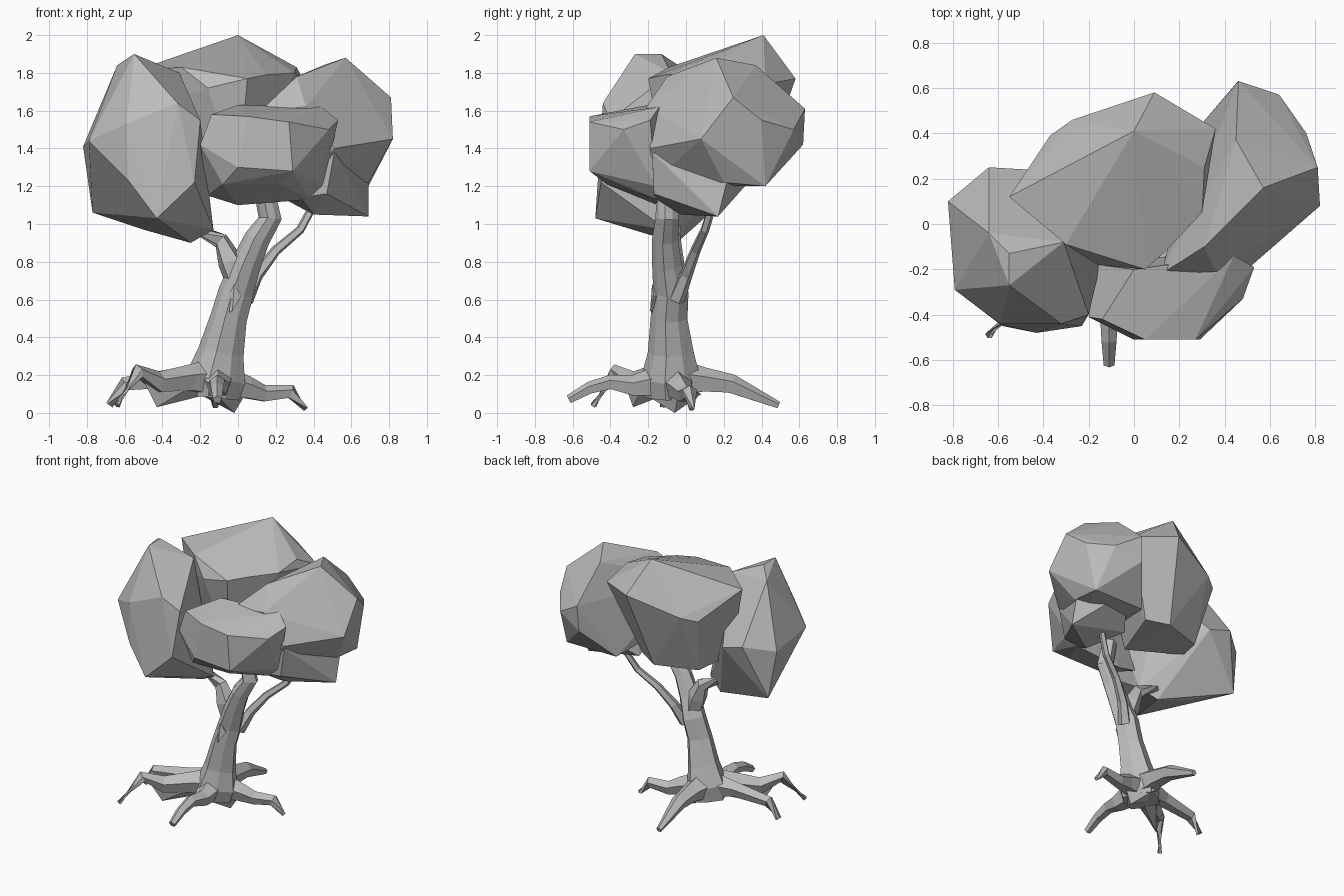
import bpy
import bmesh
import math
from mathutils import Vector

default_cube = bpy.data.objects.get("Cube")
if default_cube:
    bpy.data.objects.remove(default_cube, do_unlink=True)


def make_material(name, color):
    material = bpy.data.materials.new(name)
    material.use_nodes = True
    material.diffuse_color = color
    shader = material.node_tree.nodes["Principled BSDF"]
    shader.inputs["Base Color"].default_value = color
    shader.inputs["Roughness"].default_value = 0.9
    return material


GREY = make_material("plain grey", (.5, .5, .5, 1))


def finish(bm, name):
    """Turn a bmesh into a flat-shaded object with the shared material."""
    bmesh.ops.recalc_face_normals(bm, faces=bm.faces)
    mesh = bpy.data.meshes.new(name)
    bm.to_mesh(mesh)
    bm.free()
    mesh.materials.append(GREY)
    part = bpy.data.objects.new(name, mesh)
    bpy.context.collection.objects.link(part)
    return part


def faceted_lump(name, corners):
    """Closed angular lump stretched over a few corner points."""
    bm = bmesh.new()
    for corner in corners:
        bm.verts.new(corner)
    hull = bmesh.ops.convex_hull(bm, input=bm.verts)
    unused = [v for v in hull["geom_interior"] if isinstance(v, bmesh.types.BMVert)]
    bmesh.ops.delete(bm, geom=unused, context="VERTS")
    bmesh.ops.dissolve_limit(bm, angle_limit=math.radians(4),
                             verts=bm.verts, edges=bm.edges)
    return finish(bm, name)


def tapered_limb(name, path, sides=5, ridge=0):
    """Low-poly tube along (x, y, z, radius) stations, optionally ridged."""
    bm = bmesh.new()
    points = [Vector(station[:3]) for station in path]
    rings = []
    for i, station in enumerate(path):
        ahead = points[min(i + 1, len(points) - 1)]
        behind = points[max(i - 1, 0)]
        tangent = (ahead - behind).normalized()
        # Upright limbs are framed from the side, lying limbs from above
        reference = Vector((0, 1, 0)) if abs(tangent.z) > .6 else Vector((0, 0, 1))
        across = tangent.cross(reference).normalized()
        upward = across.cross(tangent)
        ring = []
        for k in range(sides):
            angle = math.tau * (k + .25) / sides
            radius = station[3] * (1 + ridge * (-1) ** k)
            offset = across * math.cos(angle) + upward * math.sin(angle)
            ring.append(bm.verts.new(points[i] + offset * radius))
        rings.append(ring)
    for lower, upper in zip(rings, rings[1:]):
        for k in range(sides):
            n = (k + 1) % sides
            bm.faces.new((lower[k], lower[n], upper[n], upper[k]))
    bm.faces.new(rings[0])
    bm.faces.new(rings[-1])
    # Keep the limb above the ground
    for vert in bm.verts:
        vert.co.z = max(vert.co.z, 0)
    return finish(bm, name)


# Foliage masses
faceted_lump("right_foliage", [
    (-.55, -.27, 1.9), (-.55, -.13, 1.9), (-.64, -.04, 1.84), (-.31, -.08, 1.8),
    (-.59, -.44, 1.53), (-.32, -.44, 1.64), (-.82, .1, 1.41), (-.79, -.29, 1.44),
    (-.58, -.45, 1.23), (-.43, -.48, 1.03), (-.23, -.45, 1.22), (-.2, -.4, 1.55),
    (-.77, .13, 1.06), (-.5, -.02, .97), (-.25, -.05, .9), (-.13, -.1, .97),
    (-.64, .25, 1.45), (-.47, .24, 1.4)])
faceted_lump("back_foliage", [
    (0, .41, 2), (-.55, .12, 1.81), (-.3, -.09, 1.83), (-.16, -.18, 1.72),
    (.05, -.2, 1.77), (.15, -.11, 1.79), (.3, .05, 1.8), (.31, .25, 1.83),
    (.36, .42, 1.74), (.09, .58, 1.77), (-.27, .46, 1.65), (-.37, .39, 1.62),
    (-.3, .28, 1.2), (-.35, .1, 1.22), (0, .38, 1.2), (.15, .3, 1.22),
    (0, -.1, 1.22), (-.5, .1, 1.6)])
faceted_lump("left_foliage", [
    (.57, .16, 1.88), (.45, .37, 1.84), (.31, -.1, 1.78), (.36, -.21, 1.62),
    (.81, .25, 1.67), (.82, .08, 1.45), (.46, .63, 1.61), (.64, .57, 1.5),
    (.76, .4, 1.55), (.45, .62, 1.42), (.69, .42, 1.2), (.69, .2, 1.22),
    (.51, -.19, 1.4), (.35, -.2, 1.2), (.12, -.22, 1.6), (.28, .42, 1.2),
    (.15, -.1, 1.3)])
faceted_lump("left_foliage_base", [
    (.69, .17, 1.04), (.4, -.03, 1.05), (.69, .22, 1.24), (.5, .25, 1.14),
    (.25, .2, 1.13), (.33, -.17, 1.14), (.47, -.17, 1.16), (.51, -.18, 1.38),
    (.4, .4, 1.3)])
faceted_lump("front_foliage", [
    (-.14, -.42, 1.58), (.05, -.51, 1.57), (.27, -.51, 1.54), (.29, -.51, 1.28),
    (0, -.51, 1.3), (-.2, -.41, 1.42), (.22, -.42, 1.21), (-.08, -.42, 1.21),
    (.53, -.19, 1.55), (.44, -.14, 1.62), (.48, -.33, 1.5), (.46, -.2, 1.3),
    (.45, -.16, 1.2), (.38, -.15, 1.13), (0, -.15, 1.1), (-.16, -.18, 1.15),
    (0, -.2, 1.63)])

# Leaning trunk with its flared foot
tapered_limb("trunk", [
    (-.13, -.08, .08, .13), (-.12, -.08, .18, .15), (-.09, -.08, .32, .115),
    (-.05, -.09, .5, .092), (-.01, -.08, .64, .088), (.04, -.1, .78, .075),
    (.1, -.11, .92, .065), (.17, -.1, 1.03, .058), (.13, -.1, 1.22, .05)],
    sides=8, ridge=.08)

# Branches reaching into the foliage
tapered_limb("right_branch", [
    (.02, -.08, .62, .06), (-.04, -.08, .8, .07),
    (-.09, -.07, .91, .045), (-.24, -.05, .98, .025)])
tapered_limb("left_branch", [
    (.04, -.05, .6, .045), (.1, 0, .73, .035), (.2, .05, .86, .028),
    (.33, .1, .97, .024), (.4, .14, 1.1, .022)])

# Knot on the front of the trunk
faceted_lump("trunk_knot", [
    (-.09, -.15, .51), (-.03, -.19, .54), (.02, -.17, .62),
    (-.02, -.18, .68), (-.06, -.16, .61), (-.02, -.1, .6)])

# Roots spreading from the foot
roots = {
    "left_root": [(-.1, -.07, .16, .1), (.05, -.03, .13, .065),
                  (.14, 0, .1, .048), (.28, .02, .11, .04), (.36, .03, .02, .015)],
    "back_root": [(-.12, -.06, .18, .11), (-.11, .1, .17, .07),
                  (-.11, .24, .15, .055), (-.12, .49, .04, .02)],
    "right_root": [(-.14, -.08, .18, .1), (-.34, -.1, .18, .055),
                   (-.6, -.12, .15, .04), (-.68, -.12, .04, .022)],
    "front_right_root": [(-.13, -.09, .18, .11), (-.26, -.18, .18, .075),
                         (-.42, -.28, .16, .06), (-.53, -.37, .22, .04),
                         (-.64, -.49, .04, .018)],
    "front_root": [(-.12, -.1, .17, .1), (-.1, -.28, .14, .06),
                   (-.11, -.4, .16, .042), (-.11, -.51, .13, .035),
                   (-.11, -.62, .07, .025)],
}
for root_name, root_path in roots.items():
    tapered_limb(root_name, root_path)
faceted_lump("root_keel", [
    (-.43, -.28, .03), (-.5, -.33, .17), (-.3, -.2, .22),
    (-.28, -.1, .12), (-.28, -.24, .12), (-.15, -.1, .1)])
faceted_lump("trunk_underside", [
    (-.3, -.1, .15), (-.12, -.22, .1), (-.02, -.06, 0),
    (.04, -.04, .1), (-.13, .08, .1), (-.12, -.08, .22)])
